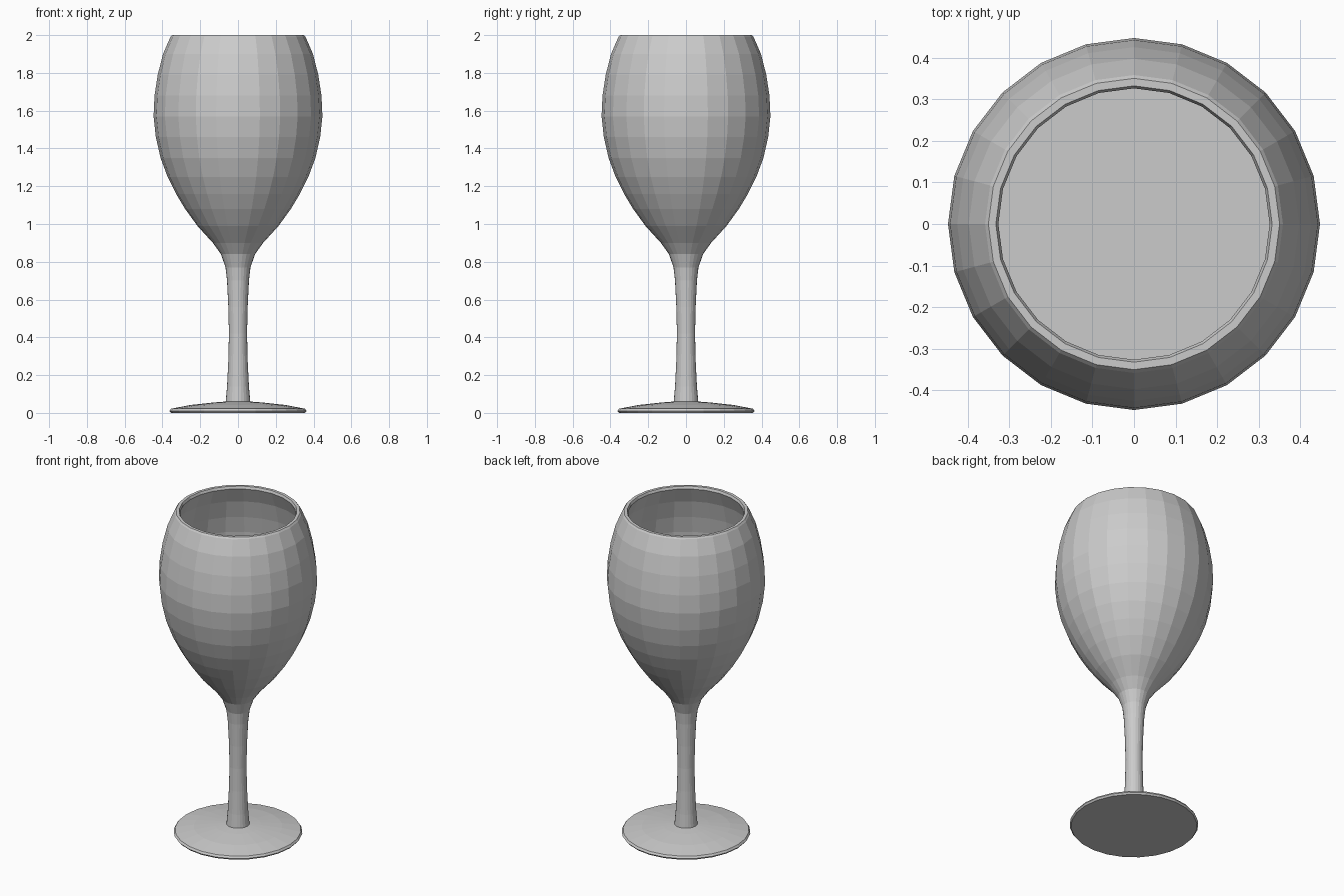
import bpy, bmesh
from math import sin, cos, tau

if "Cube" in bpy.data.objects:
    bpy.data.objects.remove(bpy.data.objects["Cube"])

SIDES = 24


def lathe(name, profile):
    """Spin a (radius, z) profile around z; radius 0 becomes a pole."""
    bm = bmesh.new()
    rings = []
    for r, z in profile:
        count = SIDES if r > 0 else 1
        rings.append([bm.verts.new((r * cos(tau * i / SIDES), r * sin(tau * i / SIDES), z))
                      for i in range(count)])
    for a, b in zip(rings, rings[1:]):
        for i in range(SIDES):
            j = (i + 1) % SIDES
            if len(a) == 1:
                bm.faces.new((a[0], b[j], b[i]))
            elif len(b) == 1:
                bm.faces.new((a[i], a[j], b[0]))
            else:
                bm.faces.new((a[i], a[j], b[j], b[i]))
    bmesh.ops.recalc_face_normals(bm, faces=bm.faces)
    mesh = bpy.data.meshes.new(name)
    bm.to_mesh(mesh)
    bm.free()
    obj = bpy.data.objects.new(name, mesh)
    bpy.context.collection.objects.link(obj)
    return obj


# Foot and stem
foot_stem = [(0, 0), (0.355, 0), (0.363, 0.01), (0.355, 0.022), (0.25, 0.042), (0.13, 0.055),
             (0.065, 0.06), (0.058, 0.14), (0.051, 0.28), (0.048, 0.42), (0.051, 0.56),
             (0.058, 0.7)]
# Outside of the bowl
outer = [(0.066, 0.77), (0.09, 0.84), (0.133, 0.9), (0.215, 0.99), (0.28, 1.08),
         (0.328, 1.16), (0.373, 1.25), (0.41, 1.35), (0.435, 1.46), (0.447, 1.57),
         (0.442, 1.68), (0.425, 1.79), (0.397, 1.9), (0.358, 1.99), (0.35, 2.0)]
# Inside of the bowl
inner = [(0.332, 2.0), (0.326, 1.985), (0.366, 1.89), (0.394, 1.78), (0.411, 1.68),
         (0.416, 1.57), (0.404, 1.46), (0.38, 1.35), (0.345, 1.26), (0.3, 1.17),
         (0.25, 1.09), (0.185, 1.01), (0.1, 0.93), (0, 0.9)]
lathe("glass", foot_stem + outer + inner)

# Drink filling the lower bowl, just inside the wall
level = 1.4
drink = [(0, level), (0.388, level)] + [(max(r - 0.003, 0), z + 0.002) for r, z in inner if z < level]
lathe("drink", drink)
